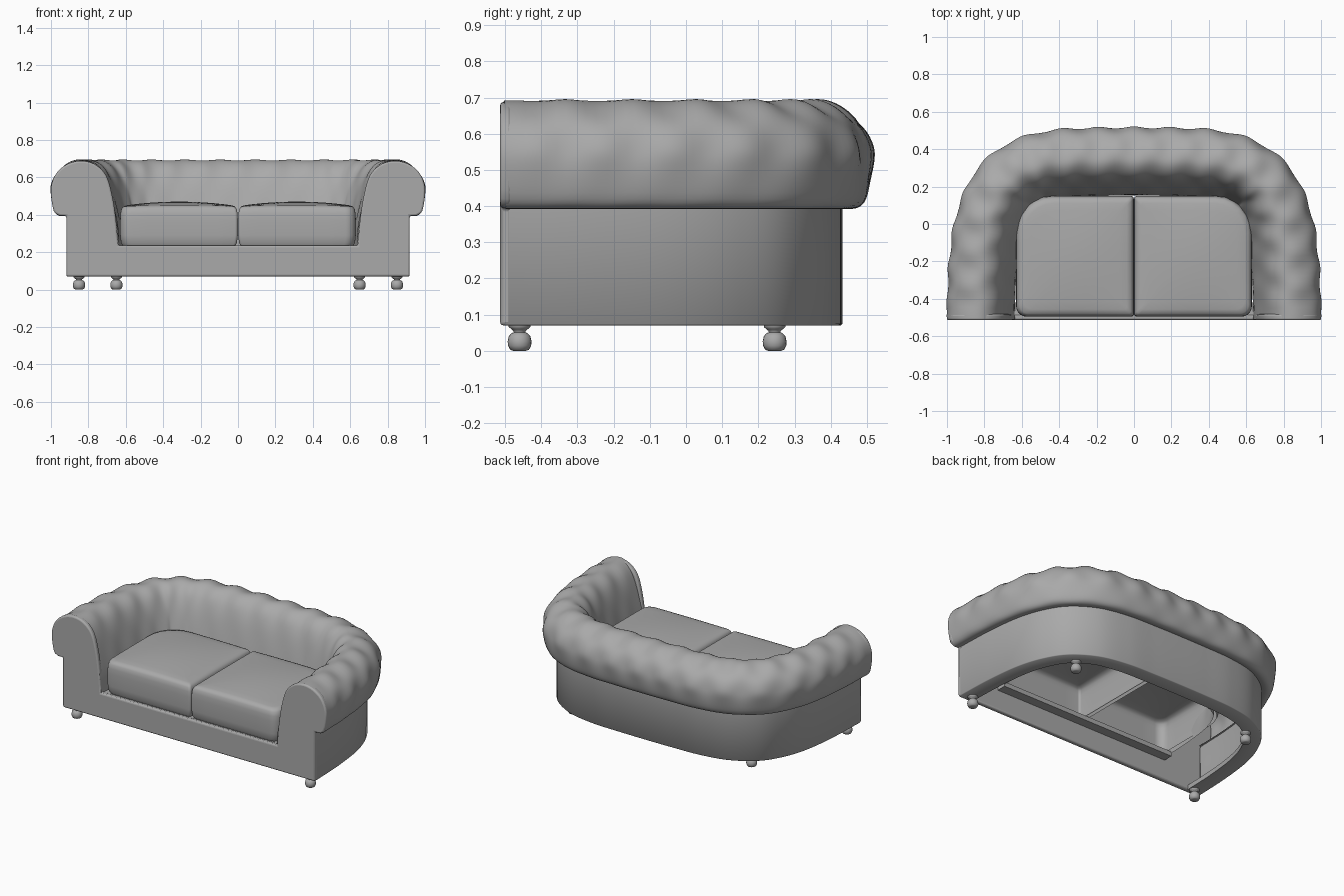
import bpy, bmesh, math
from mathutils import Vector

if "Cube" in bpy.data.objects:
    bpy.data.objects.remove(bpy.data.objects["Cube"])

grey = bpy.data.materials.new("dark_grey")
grey.diffuse_color = (.4, .4, .4, 1)
grey.use_nodes = True
grey.node_tree.nodes["Principled BSDF"].inputs["Base Color"].default_value = grey.diffuse_color


def catmull(pts, steps):
    """Smooth open curve through 2D points."""
    p = [Vector(q) for q in pts]
    p = [2 * p[0] - p[1]] + p + [2 * p[-1] - p[-2]]
    out = []
    for i in range(1, len(p) - 2):
        a, b, c, d = p[i - 1:i + 3]
        for k in range(steps):
            t = k / steps
            out.append(0.5 * (2 * b + (c - a) * t + (2 * a - 5 * b + 4 * c - d) * t * t
                              + (3 * b - a - 3 * c + d) * t ** 3))
    return out + [p[-2]]


def normals(pts):
    out = []
    for i in range(len(pts)):
        t = (pts[min(i + 1, len(pts) - 1)] - pts[max(i - 1, 0)]).normalized()
        out.append(Vector((-t.y, t.x)))
    return out


def finish(bm, name, angle=35, bevel=0):
    bmesh.ops.recalc_face_normals(bm, faces=bm.faces)
    me = bpy.data.meshes.new(name)
    bm.to_mesh(me)
    bm.free()
    me.materials.append(grey)
    ob = bpy.data.objects.new(name, me)
    bpy.context.collection.objects.link(ob)
    bpy.ops.object.select_all(action='DESELECT')
    ob.select_set(True)
    bpy.context.view_layer.objects.active = ob
    bpy.ops.object.shade_smooth_by_angle(angle=math.radians(angle))
    if bevel:
        m = ob.modifiers.new("bevel", 'BEVEL')
        m.width, m.segments, m.limit_method = bevel, 3, 'ANGLE'
        m.angle_limit = math.radians(50)
        m.use_clamp_overlap = False
    return ob


def grid(bm, rows, closed=False):
    vs = [[bm.verts.new(c) for c in r] for r in rows]
    n = len(rows[0])
    for a, b in zip(vs, vs[1:]):
        for j in range(n if closed else n - 1):
            k = (j + 1) % n
            bm.faces.new((a[j], a[k], b[k], b[j]))
    return vs


# Horseshoe path of the outer wall, from right front around the back to left front
half = [(.918, -.5), (.908, -.25), (.88, -.02), (.825, .15), (.735, .285),
        (.58, .382), (.39, .422), (.19, .43)]
path = catmull(half + [(0, .432)] + [(-x, y) for x, y in reversed(half)], 9)
side = [-n for n in normals(path)]
arc = [0]
for a, b in zip(path, path[1:]):
    arc.append(arc[-1] + (b - a).length)
mid = arc[-1] / 2


def sweep(name, prof, tuft=0):
    """Sweep an (outward, height) profile along the path, with optional tufting."""
    pn = normals(prof)
    rows = []
    for p, n, u in zip(path, side, arc):
        a = (u - mid) / .19
        fade = min(1, (mid - abs(u - mid)) / .12)
        row = []
        for j, (q, m) in enumerate(zip(prof, pn)):
            v = j / (len(prof) - 1)
            w = max(0, min(1, (v - .1) / .2)) * min(1, (1 - v) / .4) * fade
            wave = math.cos(2 * math.pi * a) * math.cos(2 * math.pi * (v - .5) * 2.5)
            q = q + m * tuft * w * wave
            xy = p + n * q.x
            row.append((xy.x, xy.y, q.y))
        rows.append(row)
    bm = bmesh.new()
    grid(bm, rows)
    return finish(bm, name, 50)


# Outer wall with its bottom rim, hollow underneath
sweep("outer_wall", [Vector(q) for q in
                     [(-.1, .1), (-.1, .07), (-.004, .07), (0, .074), (0, .41)]])

# Rolled back and arms, padded and tufted
roll = [(-.01, .4), (.035, .393), (.065, .42), (.082, .5), (.08, .56), (.055, .618),
        (.01, .66), (-.05, .688), (-.11, .688), (-.165, .65), (-.205, .58),
        (-.24, .47), (-.27, .34), (-.28, .22)]
sweep("rolled_back_and_arms", catmull(roll, 4), .008)

# Front panel: keyhole-shaped arm fronts joined by the low rail
arm = catmull([(.955, .395), (.985, .42), (1.0, .51), (.995, .57), (.965, .63), (.91, .672),
               (.84, .688), (.765, .67), (.705, .61), (.672, .5), (.652, .37), (.64, .235)], 3)
right = [(.918, .07), (.918, .395)] + [tuple(q) for q in arm]
outline = right + [(-x, z) for x, z in reversed(right)]
bm = bmesh.new()
face = bm.faces.new([bm.verts.new((x, -.514, z)) for x, z in outline])
ext = bmesh.ops.extrude_face_region(bm, geom=[face])
bmesh.ops.translate(bm, vec=(0, .032, 0),
                    verts=[v for v in ext['geom'] if isinstance(v, bmesh.types.BMVert)])
finish(bm, "front_panel", 40, .01)

# Ledge behind the rail that carries the cushions
bm = bmesh.new()
bmesh.ops.create_cube(bm, size=1)
for v in bm.verts:
    v.co = (v.co.x * 1.28, -.455 + v.co.y * .07, .218 + v.co.z * .03)
finish(bm, "seat_ledge")


# Seat cushions: stacked rings with a domed top, open underneath
def corner(cx, cy, r, start):
    return [(cx + r * math.cos(math.radians(start + 15 * i)),
             cy + r * math.sin(math.radians(start + 15 * i))) for i in range(7)]


def line(a, b, n=6):
    return [(a[0] + (b[0] - a[0]) * i / n, a[1] + (b[1] - a[1]) * i / n) for i in range(1, n)]


corners = [corner(.575, -.44, .055, -90), corner(.44, -.04, .19, 0),
           corner(.016, .135, .015, 90), corner(.016, -.48, .015, 180)]
ring = []
for i, c in enumerate(corners):
    ring += c + line(c[-1], corners[(i + 1) % 4][0])
center = Vector((.315, -.17))
stack = [(.96, .234), (.985, .25), (1, .29), (1, .37), (.996, .405), (.98, .43),
         (.95, .442), (.88, .446), (.75, .446), (.6, .446), (.45, .446), (.3, .446),
         (.15, .446), (.05, .446)]
for sx, label in ((1, "right"), (-1, "left")):
    rows = []
    for k, z in stack:
        row = []
        for x, y in ring:
            dx, dy = (x - center.x) * k, (y - center.y) * k
            dome = (1 - (dx / .315) ** 2) * (1 - (dy / .325) ** 2) if k < .96 else 0
            row.append((sx * (center.x + dx), center.y + dy, z + .024 * max(0, dome)))
        rows.append(row)
    bm = bmesh.new()
    bm.faces.new(grid(bm, rows, True)[-1])
    finish(bm, label + "_seat_cushion", 60)

# Turned bun feet
foot = [(.018, 0), (.026, .003), (.032, .014), (.033, .026), (.03, .04), (.022, .049),
        (.016, .051), (.017, .055), (.023, .06), (.03, .066), (.03, .074)]
for x, y, label in ((.85, -.46, "front"), (.65, .245, "back")):
    for sx, s in ((1, "right"), (-1, "left")):
        rows = [[(sx * x + r * math.cos(t * math.pi / 10), y + r * math.sin(t * math.pi / 10), z)
                 for t in range(20)] for r, z in foot]
        bm = bmesh.new()
        vs = grid(bm, rows, True)
        bm.faces.new(vs[0])
        bm.faces.new(vs[-1])
        finish(bm, f"{label}_{s}_foot", 50)
